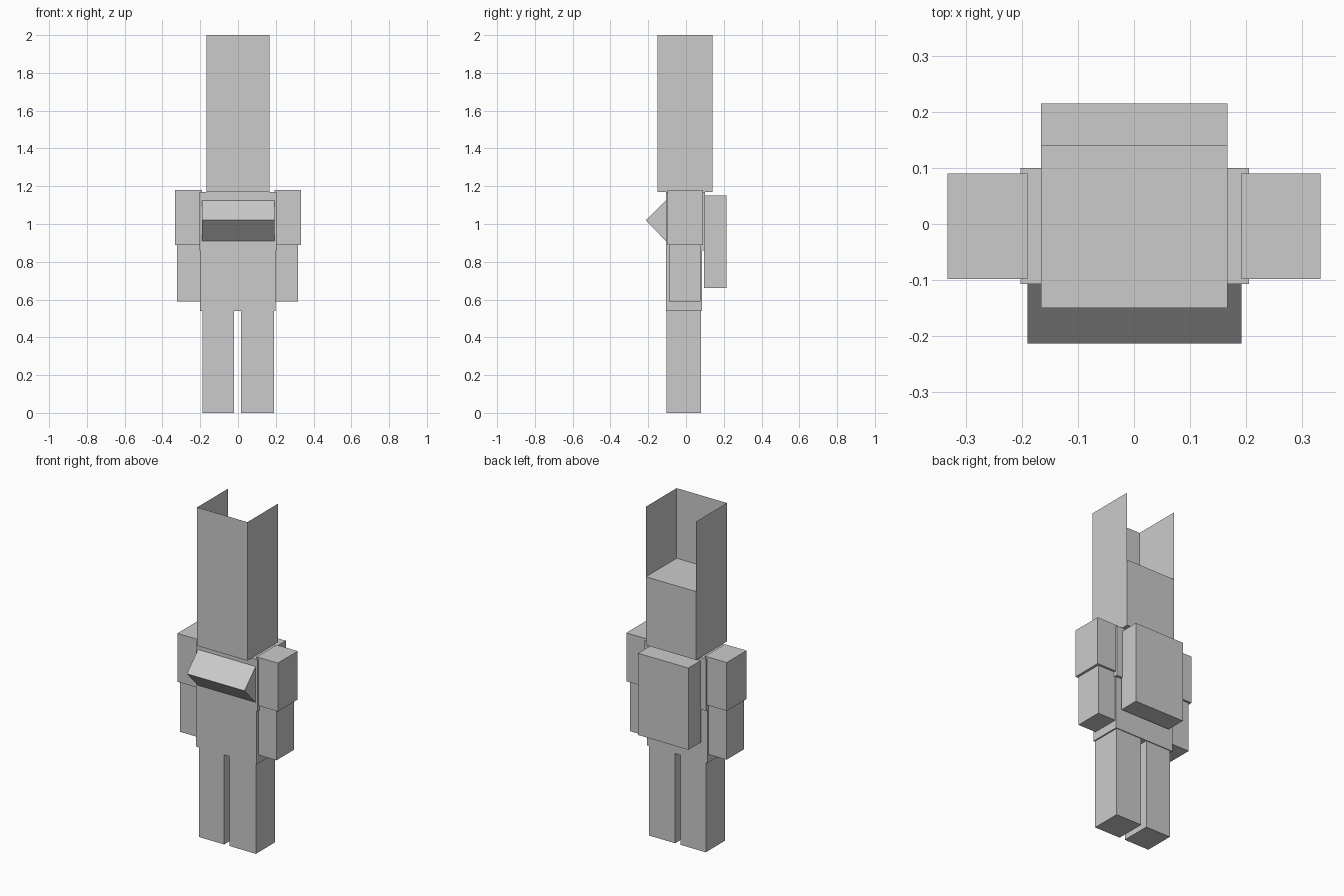
import bpy

if "Cube" in bpy.data.objects:
    bpy.data.objects.remove(bpy.data.objects["Cube"])

grey = bpy.data.materials.new("plain grey")
grey.diffuse_color = (0.6, 0.6, 0.6, 1)
grey.use_nodes = True
grey.node_tree.nodes["Principled BSDF"].inputs["Base Color"].default_value = grey.diffuse_color


def add_mesh(name, verts, faces):
    mesh = bpy.data.meshes.new(name)
    mesh.from_pydata(verts, [], faces)
    mesh.materials.append(grey)
    obj = bpy.data.objects.new(name, mesh)
    bpy.context.collection.objects.link(obj)
    return obj


def box(name, x, y, z):
    """Box from its (low, high) range on each axis."""
    verts = [(a, b, c) for c in z for b in y for a in x]
    faces = [(0, 2, 3, 1), (4, 5, 7, 6), (0, 1, 5, 4),
             (2, 6, 7, 3), (0, 4, 6, 2), (1, 3, 7, 5)]
    return add_mesh(name, verts, faces)


# Torso: the upper half is slightly deeper at the back
box("lower_torso", (-0.202, 0.198), (-0.107, 0.085), (0.54, 0.86))
box("upper_torso", (-0.203, 0.205), (-0.107, 0.10), (0.86, 1.17))

# Wedge across the chest
chest = [(x, y, z) for x in (-0.19, 0.192)
         for y, z in ((-0.107, 0.91), (-0.213, 1.02), (-0.107, 1.125))]
add_mesh("chest_wedge", chest, [(0, 1, 4, 3), (1, 2, 5, 4), (2, 0, 3, 5),
                                (0, 2, 1), (3, 4, 5)])

# Backpack
box("backpack", (-0.166, 0.167), (0.095, 0.215), (0.66, 1.15))

# Head, with tall thin walls on three sides and an open back
hx, hy, hz, top = (-0.166, 0.167), (-0.15, 0.141), 1.58, 2.0
box("head", hx, hy, (1.17, hz))
rim = [(hx[0], hy[1]), (hx[0], hy[0]), (hx[1], hy[0]), (hx[1], hy[1])]
add_mesh("head_walls", [(x, y, z) for z in (hz, top) for x, y in rim],
         [(i, i + 1, i + 5, i + 4) for i in range(3)])

# Arms and legs
limbs = {
    "left": ((-0.333, -0.19), (-0.323, -0.2), (-0.187, -0.02)),
    "right": ((0.192, 0.333), (0.197, 0.318), (0.016, 0.19)),
}
for side, (upper_x, lower_x, leg_x) in limbs.items():
    box(side + "_upper_arm", upper_x, (-0.098, 0.09), (0.89, 1.18))
    box(side + "_forearm", lower_x, (-0.09, 0.077), (0.59, 0.89))
    box(side + "_thigh", leg_x, (-0.102, 0.08), (0.29, 0.54))
    box(side + "_shin", leg_x, (-0.102, 0.08), (0.0, 0.29))
